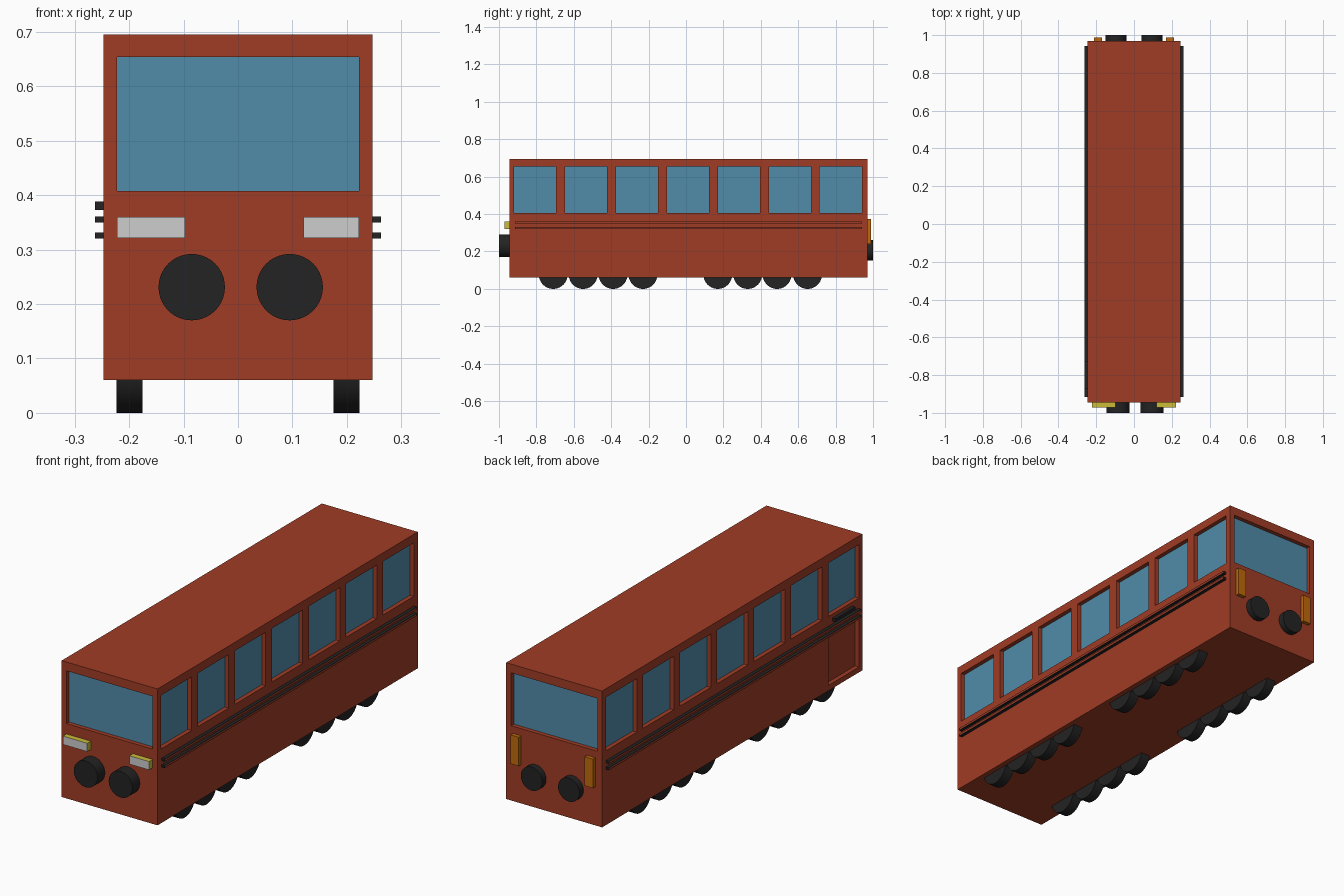
import bpy, bmesh, math
from mathutils import Matrix, Vector

if "Cube" in bpy.data.objects:
    bpy.data.objects.remove(bpy.data.objects["Cube"])


def material(name, rgb):
    m = bpy.data.materials.new(name)
    lin = [(c / 255 / 12.92) if c / 255 <= 0.04045 else ((c / 255 + 0.055) / 1.055) ** 2.4 for c in rgb]
    m.diffuse_color = (*lin, 1)
    m.use_nodes = True
    m.node_tree.nodes["Principled BSDF"].inputs["Base Color"].default_value = m.diffuse_color
    return m


RED = material("brick_red", (160, 60, 37))
GLASS = material("window_blue", (81, 140, 170))
BLACK = material("rubber_black", (35, 35, 36))
GREY = material("lamp_grey", (205, 205, 205))
YELLOW = material("lamp_yellow", (203, 188, 55))
ORANGE = material("lamp_orange", (192, 105, 12))


def add_box(bm, x, y, z):
    size = Vector((x[1] - x[0], y[1] - y[0], z[1] - z[0]))
    mid = Vector((sum(x) / 2, sum(y) / 2, sum(z) / 2))
    bmesh.ops.create_cube(bm, size=1, matrix=Matrix.Translation(mid) @ Matrix.Diagonal((*size, 1)))


def finish(bm, name, mats):
    me = bpy.data.meshes.new(name)
    bm.to_mesh(me)
    bm.free()
    for m in mats:
        me.materials.append(m)
    ob = bpy.data.objects.new(name, me)
    bpy.context.collection.objects.link(ob)
    return ob


def box(name, x, y, z, mat, face_mat=None, face_dir=None, inset=0):
    """Box whose face pointing along face_dir may carry a second colour."""
    bm = bmesh.new()
    add_box(bm, x, y, z)
    bm.normal_update()
    if face_mat:
        face = max(bm.faces, key=lambda f: f.normal.dot(Vector(face_dir)))
        if inset:
            bmesh.ops.inset_individual(bm, faces=[face], thickness=inset)
        face.material_index = 1
    return finish(bm, name, [mat] + ([face_mat] if face_mat else []))


def cylinder(name, centre, radius, depth, axis, mat):
    rot = Matrix.Rotation(math.pi / 2, 4, 'Y' if axis == 'X' else 'X')
    bm = bmesh.new()
    bmesh.ops.create_cone(bm, cap_ends=True, segments=40, radius1=radius, radius2=radius,
                          depth=depth, matrix=Matrix.Translation(centre) @ rot)
    ob = finish(bm, name, [mat])
    bpy.ops.object.select_all(action='DESELECT')
    ob.select_set(True)
    bpy.context.view_layer.objects.active = ob
    bpy.ops.object.shade_smooth_by_angle(angle=math.radians(35))
    return ob


W, F, B = 0.247, -0.945, 0.97      # half width, front and back of the body
D = 0.02                           # recess depth of windows and door

# Body with recessed windows and door
body = box("body", (-W, W), (F, B), (0.06, 0.695), RED)
body.data.materials.append(GLASS)
bm = bmesh.new()
for i in range(7):
    y0 = -0.92 + i * 0.2725
    for s in (-1, 1):
        add_box(bm, sorted((s * (W - D), s * (W + 0.05))), (y0, y0 + 0.226), (0.406, 0.655))
for y in ((F - 0.05, F + D), (B - D, B + 0.05)):
    add_box(bm, (-0.222, 0.222), y, (0.408, 0.654))
add_box(bm, (-W - 0.05, -W + D), (-0.92, -0.694), (0.085, 0.32))
cutter = finish(bm, "recess_cutter", [RED])
cutter.hide_render = True
mod = body.modifiers.new("recesses", 'BOOLEAN')
mod.operation = 'DIFFERENCE'
mod.solver = 'EXACT'
mod.object = cutter
bpy.context.view_layer.update()
cut = bpy.data.meshes.new_from_object(body.evaluated_get(bpy.context.evaluated_depsgraph_get()))
body.modifiers.clear()
body.data = cut
bpy.data.objects.remove(cutter)

# Glass: faces lying on the recessed planes above the waist
for p in cut.polygons:
    c, n = p.center, p.normal
    side = abs(n.x) > 0.9 and abs(abs(c.x) - (W - D)) < 0.001
    end = abs(n.y) > 0.9 and min(abs(c.y - F - D), abs(c.y - B + D)) < 0.001
    p.material_index = 1 if c.z > 0.4 and (side or end) else 0

# Waist rails along both sides
for s, label in ((-1, "left"), (1, "right")):
    x = sorted((s * (W - 0.002), s * 0.263))
    for z, level in ((0.355, "upper"), (0.3255, "lower")):
        box(f"{label}_{level}_rail", x, (-0.915, 0.942), (z - 0.0055, z + 0.0055),
            BLACK, RED, (s, 0, 0), 0.002)

# Short rail above the door
box("door_rail", (-0.263, -W + 0.002), (-0.87, -0.725), (0.373, 0.388), BLACK)

# Wheels
for s, label in ((-1, "left"), (1, "right")):
    for i, y in enumerate((-0.71, -0.55, -0.39, -0.23, 0.17, 0.33, 0.487, 0.65)):
        cylinder(f"{label}_wheel_{i + 1}", (s * 0.199, y, 0.077), 0.077, 0.048, 'X', BLACK)

# Buffers
for x, label in ((-0.085, "left"), (0.095, "right")):
    cylinder(f"front_{label}_buffer", (x, -0.97, 0.231), 0.061, 0.06, 'Y', BLACK)
for x, label in ((-0.096, "left"), (0.096, "right")):
    cylinder(f"rear_{label}_buffer", (x, 0.9825, 0.206), 0.055, 0.035, 'Y', BLACK)

# Headlights with grey lenses
for x, label in (((-0.222, -0.097), "left"), ((0.12, 0.222), "right")):
    box(f"{label}_headlight", x, (-0.971, F + 0.002), (0.321, 0.36), YELLOW, GREY, (0, -1, 0))

# Rear lamps
for s, label in ((-1, "left"), (1, "right")):
    box(f"{label}_rear_lamp", sorted((s * 0.17, s * 0.212)), (B - 0.002, 0.988), (0.24, 0.375), ORANGE)
